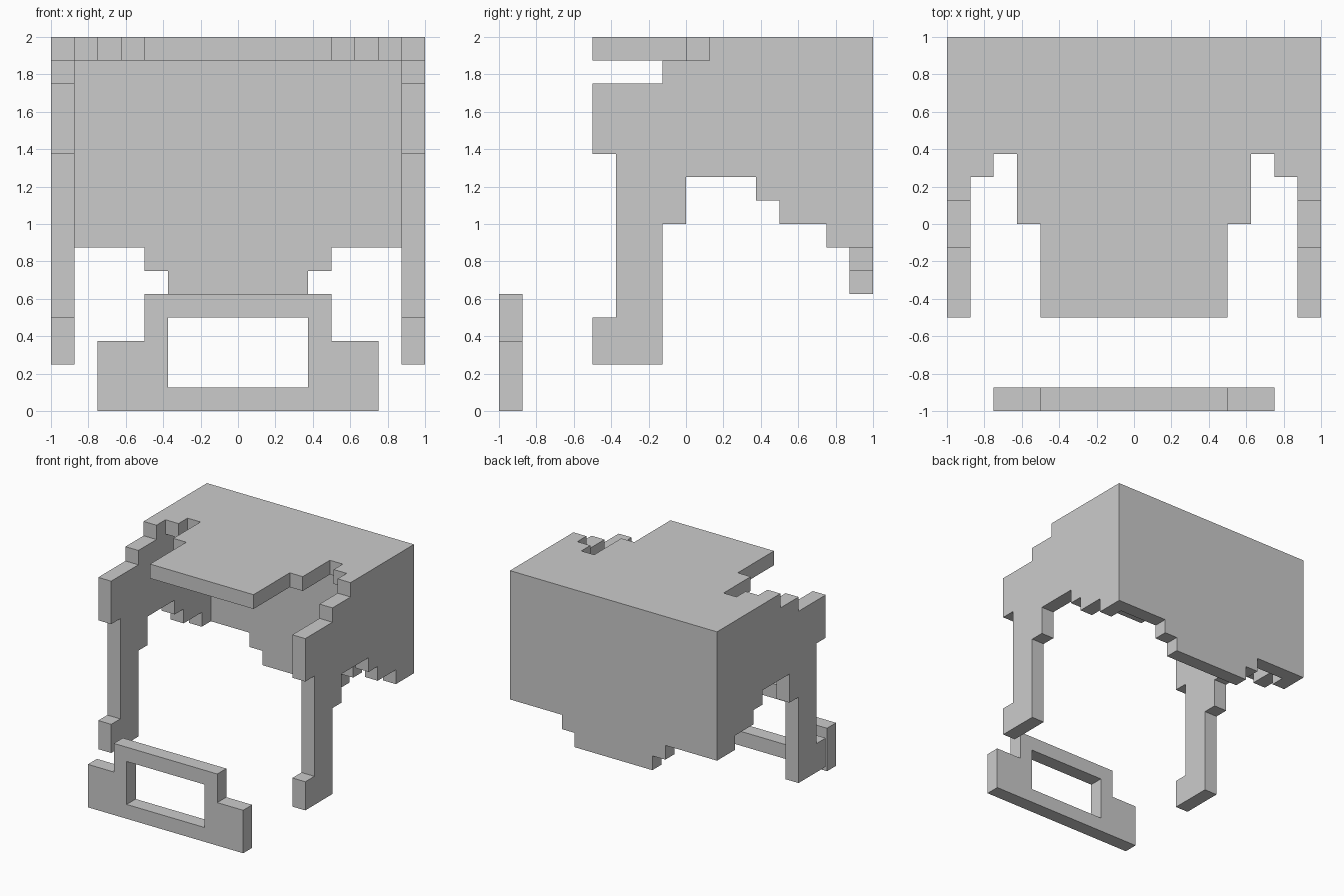
import bpy, bmesh

if "Cube" in bpy.data.objects:
    bpy.data.objects.remove(bpy.data.objects["Cube"])

T = 0.125  # plate thickness


def mirrored(half):
    """Complete a right-half profile with its reflection in x."""
    return half + [(-a, b) for a, b in reversed(half)]


def plate(name, profile, place, depth):
    """Extrude a flat profile; place maps (a, b) to 3D."""
    bm = bmesh.new()
    face = bm.faces.new([bm.verts.new(place(a, b)) for a, b in profile])
    ext = bmesh.ops.extrude_face_region(bm, geom=[face])
    verts = [v for v in ext["geom"] if isinstance(v, bmesh.types.BMVert)]
    bmesh.ops.translate(bm, verts=verts, vec=depth)
    bmesh.ops.recalc_face_normals(bm, faces=bm.faces)
    mesh = bpy.data.meshes.new(name)
    bm.to_mesh(mesh)
    bm.free()
    ob = bpy.data.objects.new(name, mesh)
    bpy.context.collection.objects.link(ob)
    return ob


def combine(ob, other, operation):
    """Apply a boolean and discard the second object."""
    mod = ob.modifiers.new(operation.lower(), 'BOOLEAN')
    mod.operation, mod.solver, mod.object = operation, 'EXACT', other
    bpy.context.view_layer.objects.active = ob
    bpy.ops.object.modifier_apply(modifier=mod.name)
    bpy.data.objects.remove(other, do_unlink=True)


# Back plate with stepped neck edge
shell = plate("helmet_shell", mirrored([
    (0.375, 0.625), (0.375, 0.75), (0.5, 0.75), (0.5, 0.875), (1, 0.875), (1, 2)]),
    lambda x, z: (x, 1 - T, z), (0, T, 0))

# Top plate with brow peak and side notches
top = plate("top_plate", mirrored([
    (0.5, -0.5), (0.5, 0), (0.625, 0), (0.625, 0.375), (0.75, 0.375),
    (0.75, 0.25), (1, 0.25), (1, 1)]),
    lambda x, y: (x, y, 2 - T), (0, 0, T))
combine(shell, top, 'UNION')

# Side plates with cheek strips reaching down
side = [(1, 2), (0.125, 2), (0.125, 1.875), (-0.125, 1.875), (-0.125, 1.75),
        (-0.5, 1.75), (-0.5, 1.375), (-0.375, 1.375), (-0.375, 0.5), (-0.5, 0.5),
        (-0.5, 0.25), (-0.125, 0.25), (-0.125, 1), (0, 1), (0, 1.25),
        (0.375, 1.25), (0.375, 1.125), (0.5, 1.125), (0.5, 1), (0.75, 1),
        (0.75, 0.875), (1, 0.875)]
for x0 in (-1, 1 - T):
    cheek = plate("side_plate", side, lambda y, z: (x0, y, z), (T, 0, 0))
    combine(shell, cheek, 'UNION')

# Detached chin guard with a rectangular opening
chin = plate("chin_guard", mirrored([
    (0.75, 0), (0.75, 0.375), (0.5, 0.375), (0.5, 0.625)]),
    lambda x, z: (x, -1, z), (0, T, 0))
opening = plate("opening_cutter", mirrored([(0.375, 0.125), (0.375, 0.5)]),
                lambda x, z: (x, -1.1, z), (0, 0.4, 0))
combine(chin, opening, 'DIFFERENCE')
